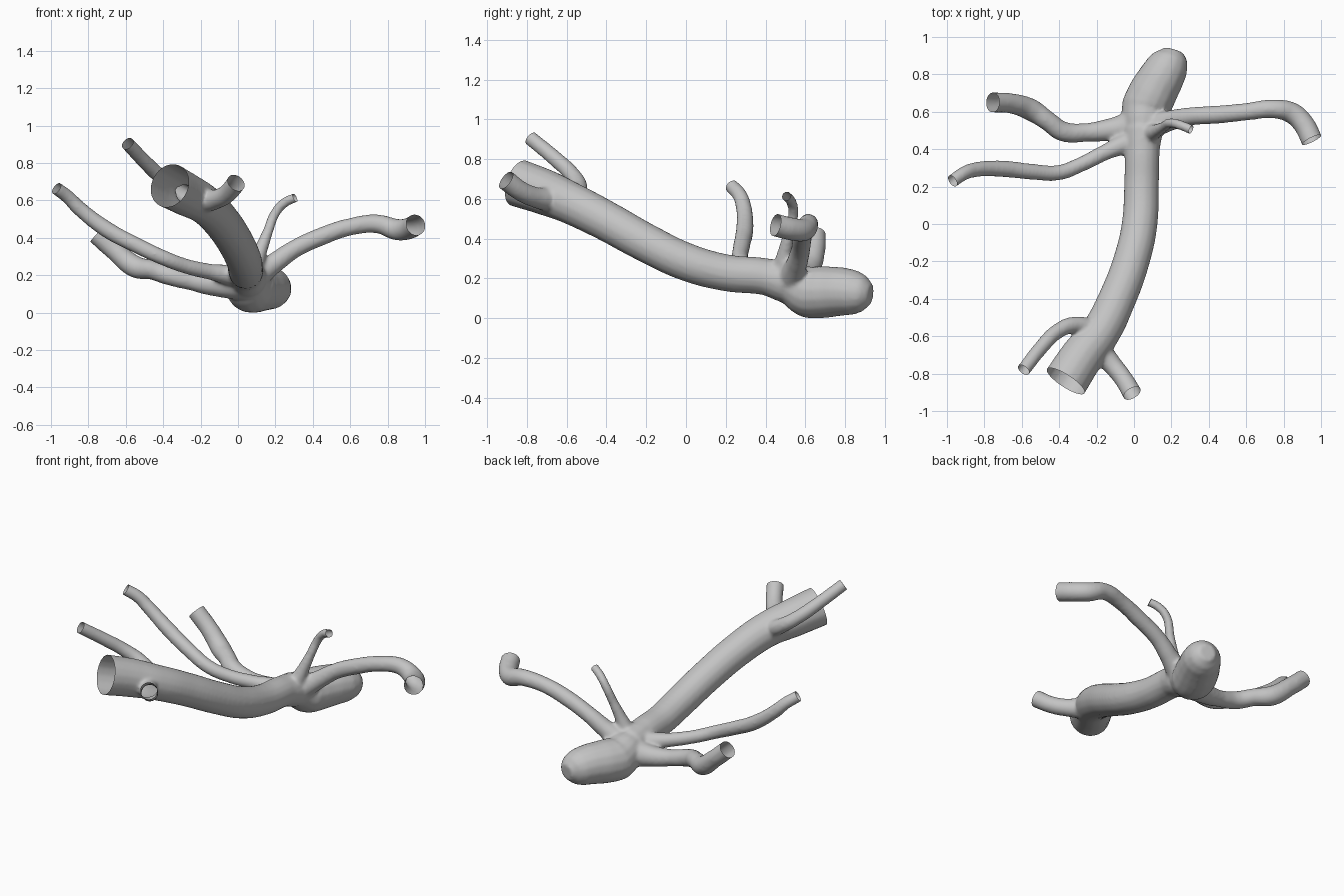
import bpy, bmesh
from mathutils import Vector

cube = bpy.data.objects.get("Cube")
if cube:
    bpy.data.objects.remove(cube, do_unlink=True)

VOXEL = 0.01
EXTRA = 0.06  # tube length past each mouth, trimmed off later

grey = bpy.data.materials.new("soft_grey")
grey.use_nodes = True
colour = (0.55, 0.55, 0.55, 1)
grey.diffuse_color = colour
grey.node_tree.nodes["Principled BSDF"].inputs["Base Color"].default_value = colour

# Centre lines as x, y, z, radius; each one starts at its open mouth
trunk = [(-.365, -.84, .695, .12), (-.28, -.71, .65, .115), (-.18, -.58, .595, .105),
         (-.09, -.4, .505, .1), (-.015, -.2, .395, .097), (.03, 0, .3, .095),
         (.04, .2, .245, .092), (.045, .4, .225, .092), (.05, .5, .2, .105)]
sac = [(.045, .46, .215, .08), (.05, .54, .185, .11), (.065, .62, .15, .132),
       (.1, .7, .148, .13), (.145, .78, .15, .122), (.18, .845, .145, .112),
       (.2, .89, .14, .092), (.212, .93, .135, .05)]
left_long = [(.95, .45, .485, .056), (.91, .53, .465, .056), (.85, .59, .46, .056),
             (.75, .615, .49, .048), (.6, .6, .475, .044), (.45, .585, .425, .046),
             (.3, .575, .355, .046), (.2, .555, .285, .052), (.08, .52, .2, .07)]
left_thin = [(.305, .505, .63, .02), (.25, .528, .605, .021), (.2, .54, .55, .021),
             (.16, .52, .45, .023), (.125, .5, .36, .032), (.08, .48, .25, .05)]
right_rear = [(-.755, .65, .435, .052), (-.66, .645, .35, .052), (-.55, .61, .262, .058),
              (-.46, .55, .245, .05), (-.38, .495, .22, .052), (-.25, .49, .185, .047),
              (-.12, .505, .165, .06), (.03, .53, .17, .09)]
right_long = [(-.97, .23, .68, .032), (-.91, .27, .635, .034), (-.85, .29, .575, .037),
              (-.7, .295, .46, .042), (-.55, .28, .38, .04), (-.4, .275, .31, .038),
              (-.28, .32, .265, .037), (-.15, .385, .235, .04), (0, .45, .21, .06)]
right_front = [(-.59, -.78, .92, .034), (-.5, -.665, .825, .036), (-.41, -.575, .74, .038),
               (-.32, -.54, .675, .042), (-.2, -.57, .6, .055)]
left_front = [(-.01, -.905, .71, .05), (-.055, -.83, .655, .048), (-.11, -.76, .625, .05),
              (-.2, -.66, .61, .065)]


def tube_mesh(points):
    """Sweep a round section along a smooth path with varying radius."""
    data = bpy.data.curves.new("path", "CURVE")
    data.dimensions = "3D"
    data.bevel_depth = 1
    data.bevel_resolution = 6
    data.resolution_u = 8
    data.use_fill_caps = True
    spline = data.splines.new("BEZIER")
    spline.bezier_points.add(len(points) - 1)
    for knot, (x, y, z, r) in zip(spline.bezier_points, points):
        knot.co = (x, y, z)
        knot.radius = r + 0.00012 / r  # offsets the later smoothing
        knot.handle_left_type = knot.handle_right_type = "AUTO"
    obj = bpy.data.objects.new("path", data)
    bpy.context.collection.objects.link(obj)
    deps = bpy.context.evaluated_depsgraph_get()
    mesh = bpy.data.meshes.new_from_object(obj.evaluated_get(deps))
    bpy.data.objects.remove(obj, do_unlink=True)
    return mesh


# Gather all tubes in one mesh, remembering where the mouths are
bm = bmesh.new()
mouths = []
for path in (trunk, left_long, left_thin, right_rear, right_long, right_front, left_front):
    end, after = Vector(path[0][:3]), Vector(path[1][:3])
    out = (end - after).normalized()
    mouths.append((end, out, path[0][3]))
    bm.from_mesh(tube_mesh([(*(end + out * EXTRA), path[0][3])] + path))
bm.from_mesh(tube_mesh(sac))
mesh = bpy.data.meshes.new("branching_vessel")
bm.to_mesh(mesh)
bm.free()
vessel = bpy.data.objects.new("branching_vessel", mesh)
bpy.context.collection.objects.link(vessel)

# Fuse the tubes into one skin with soft junctions
remesh = vessel.modifiers.new("fuse", "REMESH")
remesh.mode = "VOXEL"
remesh.voxel_size = VOXEL
soften = vessel.modifiers.new("soften", "SMOOTH")
soften.factor = 0.5
soften.iterations = 10
deps = bpy.context.evaluated_depsgraph_get()
skin = bpy.data.meshes.new_from_object(vessel.evaluated_get(deps))
vessel.modifiers.clear()

# Trim each tube square to leave an open mouth
bm = bmesh.new()
bm.from_mesh(skin)
for end, out, radius in mouths:
    faces = [f for f in bm.faces
             if (f.calc_center_median() - end).length < radius + 0.08]
    edges = {e for f in faces for e in f.edges}
    verts = {v for f in faces for v in f.verts}
    bmesh.ops.bisect_plane(bm, geom=[*verts, *edges, *faces], plane_co=end,
                           plane_no=out, clear_outer=True)

# Rest the lowest point on the ground
lowest = min(v.co.z for v in bm.verts)
bmesh.ops.translate(bm, verts=bm.verts[:], vec=(0, 0, -lowest))
bm.to_mesh(skin)
bm.free()
skin.materials.clear()
skin.materials.append(grey)
for face in skin.polygons:
    face.material_index = 0
    face.use_smooth = True
vessel.data = skin
